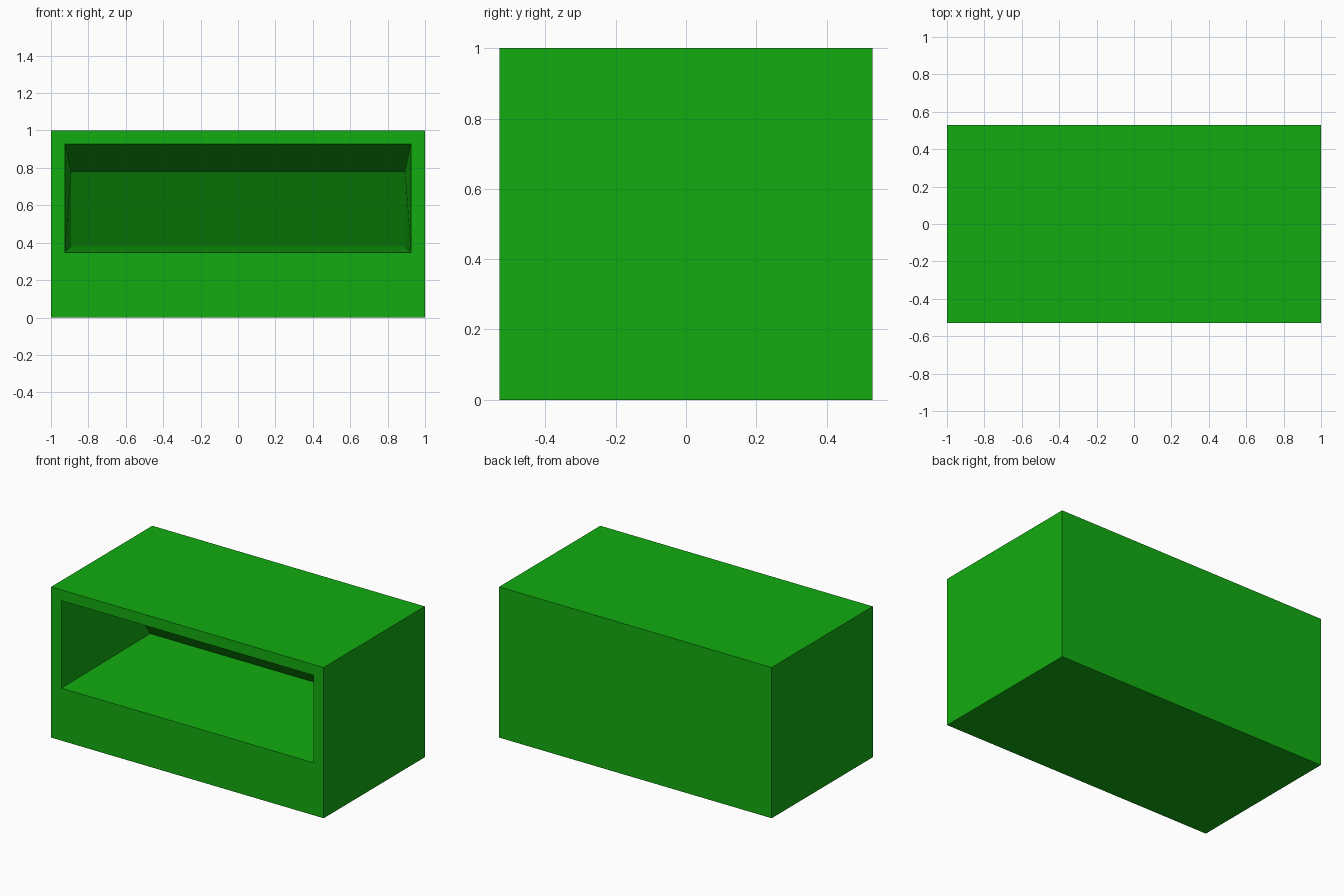
import bpy
import bmesh

default = bpy.data.objects.get("Cube")
if default:
    bpy.data.objects.remove(default, do_unlink=True)

WIDTH, DEPTH, HEIGHT = 2.0, 1.06, 1.0
FRONT = -DEPTH / 2

# Single green finish
green = bpy.data.materials.new("green")
green.use_nodes = True
color = (0.006, 0.41, 0.005, 1)
green.diffuse_color = color
green.node_tree.nodes["Principled BSDF"].inputs["Base Color"].default_value = color

# Outer block
bm = bmesh.new()
bmesh.ops.create_cube(bm, size=1)
for v in bm.verts:
    v.co = (v.co.x * WIDTH, v.co.y * DEPTH, (v.co.z + 0.5) * HEIGHT)
bm.normal_update()
front = min(bm.faces, key=lambda f: f.calc_center_median().y)


def inset_to(face, half_width, bottom, top):
    """Inset a face and place its corners; bottom and top are (y, z)."""
    bmesh.ops.inset_individual(bm, faces=[face], thickness=0.05)
    middle = face.calc_center_median().z
    for v in face.verts:
        y, z = top if v.co.z > middle else bottom
        v.co = (half_width if v.co.x > 0 else -half_width, y, z)
    return list(face.verts)


# Opening rim, then the tapered recess with its leaning back wall
rim = inset_to(front, 0.925, (FRONT, 0.348), (FRONT, 0.928))
back = inset_to(front, 0.893, (FRONT + 0.885, 0.38), (FRONT + 0.615, 0.78))

# Crease each twisted side wall from its back top to its front bottom corner
for side in (-1, 1):
    high = max((v for v in back if v.co.x * side > 0), key=lambda v: v.co.z)
    low = min((v for v in rim if v.co.x * side > 0), key=lambda v: v.co.z)
    bmesh.ops.connect_verts(bm, verts=[high, low])

bm.normal_update()
mesh = bpy.data.meshes.new("recessed_box")
bm.to_mesh(mesh)
bm.free()
mesh.materials.append(green)
box = bpy.data.objects.new("recessed_box", mesh)
bpy.context.collection.objects.link(box)
